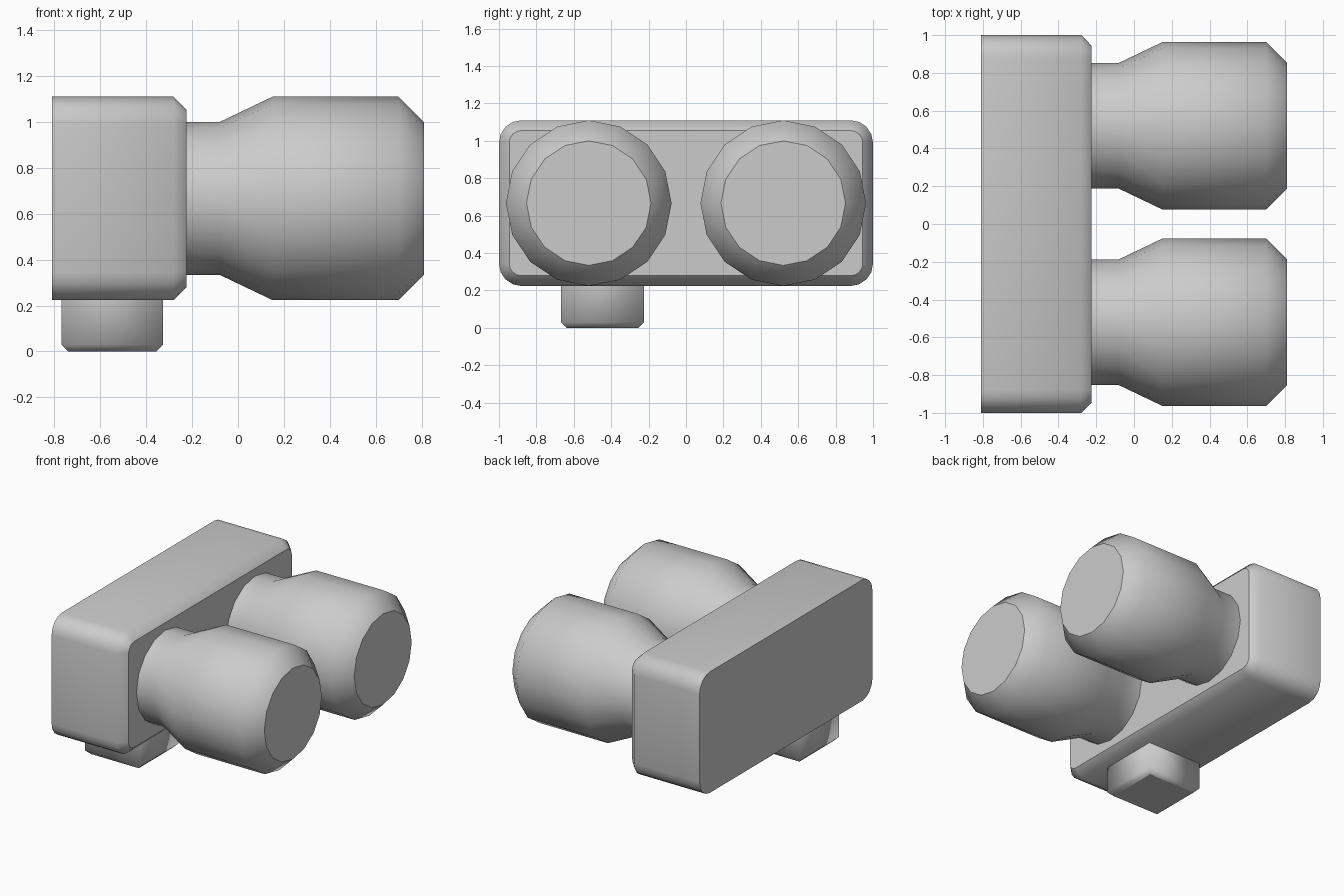
import bpy, bmesh, math
from mathutils import Vector

cube = bpy.data.objects.get("Cube")
if cube:
    bpy.data.objects.remove(cube, do_unlink=True)

grey = bpy.data.materials.new("light grey")
grey.use_nodes = True
colour = (0.6, 0.6, 0.6, 1)
grey.diffuse_color = colour
grey.node_tree.nodes["Principled BSDF"].inputs["Base Color"].default_value = colour


def rounded_rect(w, h, r=0, steps=0):
    """Counter-clockwise outline with half sizes w, h and corner radius r."""
    pts = []
    for i, (sx, sy) in enumerate([(1, 1), (-1, 1), (-1, -1), (1, -1)]):
        for s in range(steps + 1):
            a = math.pi / 2 * (i + (s / steps if steps else 0))
            pts.append((sx * (w - r) + r * math.cos(a), sy * (h - r) + r * math.sin(a)))
    return pts


def circle(r, n=16):
    return [(r * math.cos(math.tau * i / n), r * math.sin(math.tau * i / n)) for i in range(n)]


def loft(name, sections, place):
    """Join outlines into a smooth skin with crisp flat end caps."""
    bm = bmesh.new()
    rings = [[bm.verts.new(place(u, v, d)) for u, v in outline] for d, outline in sections]
    n = len(rings[0])
    for a, b in zip(rings, rings[1:]):
        for i in range(n):
            j = (i + 1) % n
            bm.faces.new((a[i], a[j], b[j], b[i])).smooth = True
    for ring in (rings[0], rings[-1]):
        cap = bm.faces.new(ring)
        for e in cap.edges:
            e.smooth = False
    bmesh.ops.recalc_face_normals(bm, faces=bm.faces)
    mesh = bpy.data.meshes.new(name)
    bm.to_mesh(mesh)
    bm.free()
    mesh.materials.append(grey)
    obj = bpy.data.objects.new(name, mesh)
    bpy.context.collection.objects.link(obj)
    return obj


MID = 0.667  # shared centre height

# Housing: rounded box with a chamfered front rim
loft("housing", [(-0.81, rounded_rect(1, 0.443, 0.12, 4)),
                 (-0.28, rounded_rect(1, 0.443, 0.12, 4)),
                 (-0.225, rounded_rect(0.945, 0.388, 0.065, 4))],
     lambda u, v, d: Vector((d, u, MID + v)))

# Twin barrels: narrow neck, flared body, chamfered end
barrel = [(-0.23, 0.333), (-0.08, 0.333), (0.15, 0.443), (0.70, 0.443), (0.81, 0.333)]
for side, y in (("left", 0.52), ("right", -0.52)):
    loft(side + "_barrel", [(d, circle(r)) for d, r in barrel],
         lambda u, v, d: Vector((d, y + u, MID + v)))

# Foot: square block with a bevelled base
loft("foot", [(0.23, rounded_rect(0.222, 0.222)),
              (0.03, rounded_rect(0.222, 0.222)),
              (0, rounded_rect(0.192, 0.192))],
     lambda u, v, d: Vector((-0.548 + u, -0.447 + v, d)))
